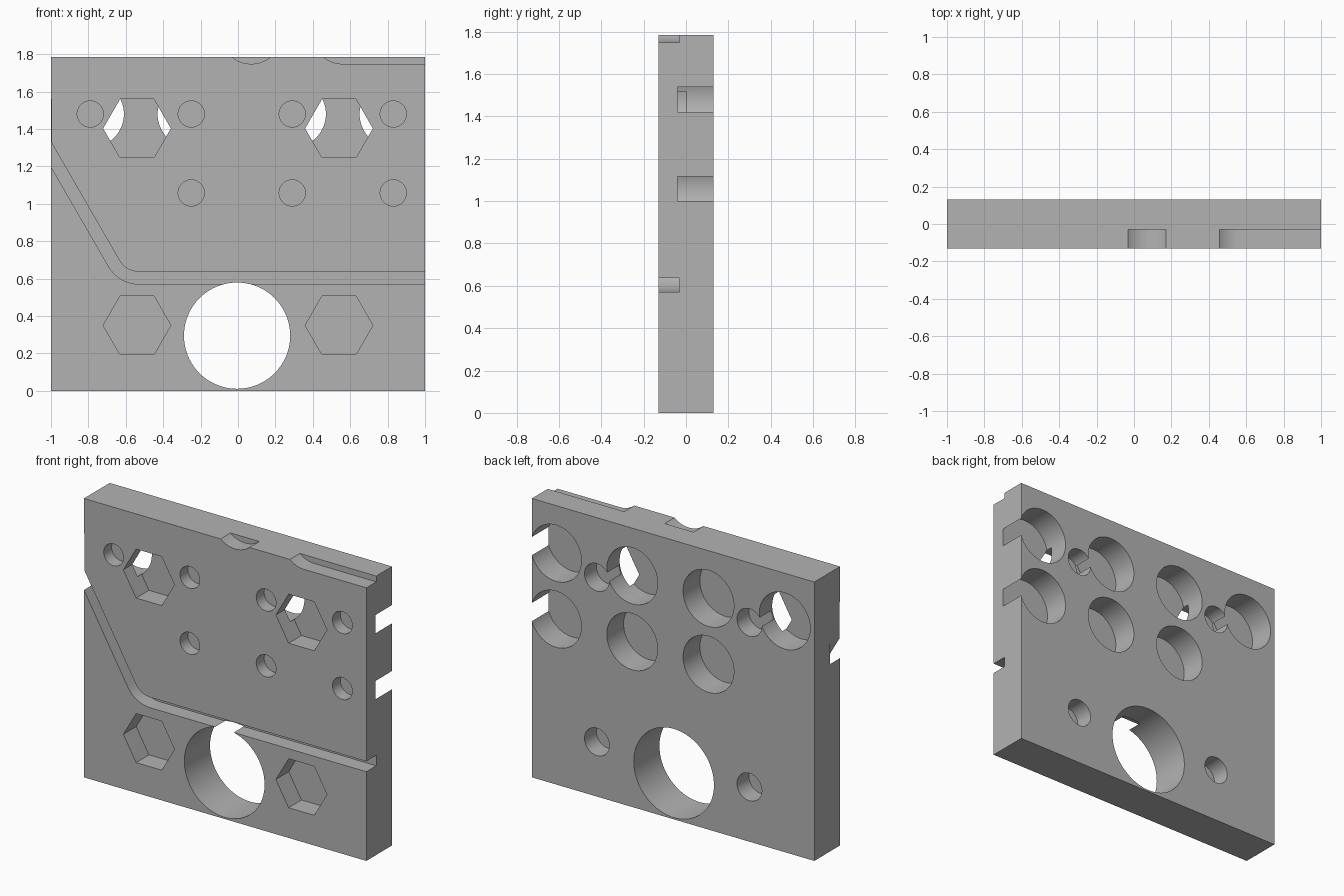
import bpy, bmesh
from math import sin, cos, radians, sqrt

if "Cube" in bpy.data.objects:
    bpy.data.objects.remove(bpy.data.objects["Cube"], do_unlink=True)

FRONT, BACK, TOP = -0.13, 0.13, 1.785
OUT = 0.05  # how far cutters reach past the plate

grey = bpy.data.materials.new("plain grey")
grey.use_nodes = True
grey.diffuse_color = (0.45, 0.45, 0.45, 1)
grey.node_tree.nodes["Principled BSDF"].inputs["Base Color"].default_value = grey.diffuse_color


def prism(name, outline, y0, y1):
    """Extrude an (x, z) outline from y0 to y1."""
    bm = bmesh.new()
    face = bm.faces.new([bm.verts.new((x, y0, z)) for x, z in outline])
    ext = bmesh.ops.extrude_face_region(bm, geom=[face])
    moved = [v for v in ext["geom"] if isinstance(v, bmesh.types.BMVert)]
    bmesh.ops.translate(bm, verts=moved, vec=(0, y1 - y0, 0))
    bmesh.ops.recalc_face_normals(bm, faces=bm.faces)
    mesh = bpy.data.meshes.new(name)
    bm.to_mesh(mesh)
    bm.free()
    mesh.materials.append(grey)
    obj = bpy.data.objects.new(name, mesh)
    bpy.context.collection.objects.link(obj)
    return obj


def arc(cx, cz, r, start, end, steps):
    angles = [radians(start + (end - start) * i / steps) for i in range(steps + 1)]
    return [(cx + r * cos(a), cz + r * sin(a)) for a in angles]


def circle(cx, cz, r, sides=64):
    return arc(cx, cz, r, 0, 360, sides)[:-1]


def rectangle(x0, x1, z0, z1):
    return [(x0, z0), (x1, z0), (x1, z1), (x0, z1)]


plate = prism("mounting_plate", rectangle(-1, 1, 0, TOP), FRONT, BACK)


def cut(outline, y0, y1):
    """Subtract a prism from the plate."""
    cutter = prism("cutter", outline, y0, y1)
    cutter.hide_render = True
    mod = plate.modifiers.new("cut", "BOOLEAN")
    mod.operation, mod.solver, mod.object = "DIFFERENCE", "EXACT", cutter
    bpy.ops.object.select_all(action="DESELECT")
    bpy.context.view_layer.objects.active = plate
    plate.select_set(True)
    bpy.ops.object.modifier_apply(modifier=mod.name)
    bpy.data.objects.remove(cutter, do_unlink=True)


# Large through bore
cut(circle(-0.005, 0.295, 0.284, 96), FRONT - OUT, BACK + OUT)

# Round back pockets, each with a smaller blind hole in front
spots = [(x, 1.48) for x in (-0.79, -0.25, 0.29, 0.83)]
spots += [(x, 1.058) for x in (-0.25, 0.29, 0.83)]
for x, z in spots:
    cut(circle(x, z, 0.18), -0.04, BACK + OUT)
    cut(circle(x, z, 0.07, 48), FRONT - OUT, -0.05)

# Hexagonal nut recesses in front, screw holes behind
for x in (-0.54, 0.54):
    for z in (0.35, 1.403):
        cut(circle(x, z, 0.181, 6), FRONT - OUT, 0.0)
        cut(circle(x, z, 0.088, 48), 0.01, BACK + OUT)

# Bent front groove: straight run, rounded bend, sloping run
bend_x, bend_z, inner, outer = -0.53, 0.757, 0.12, 0.186
GROOVE = -0.03


def slope_end(p):
    return (-1 - OUT, p[1] + (p[0] + 1 + OUT) * sqrt(3))


low = arc(bend_x, bend_z, outer, 210, 270, 16)
high = arc(bend_x, bend_z, inner, 270, 210, 16)
groove = [slope_end(low[0])] + low
groove += [(1 + OUT, low[-1][1]), (1 + OUT, high[0][1])] + high + [slope_end(high[-1])]
cut(groove, FRONT - OUT, GROOVE)

# Sliver where the groove runs up the side edge
cut(rectangle(-1 - OUT, -0.996, 1.28, 1.56), FRONT - OUT, GROOVE)

# Shallow scoop and long step in the top edge
cut(circle(0.07, 1.908, 0.16, 96), FRONT - OUT, GROOVE)
step = arc(0.56, 1.908, 0.16, 180, 270, 24)
cut(step + [(1 + OUT, step[-1][1]), (1 + OUT, 1.908)], FRONT - OUT, GROOVE)

bpy.ops.object.shade_smooth_by_angle(angle=radians(30))
